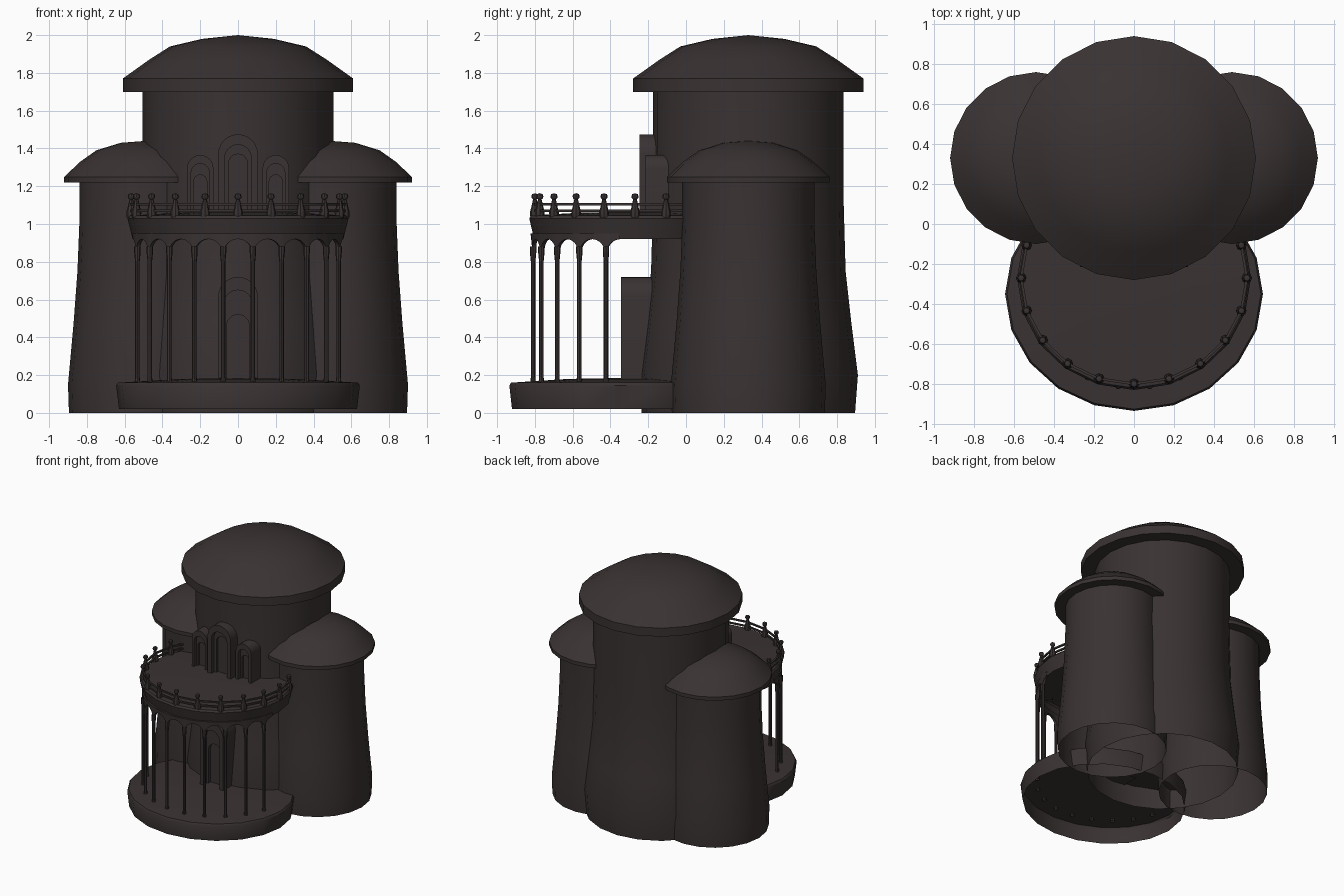
import bpy, bmesh, math

if "Cube" in bpy.data.objects:
    bpy.data.objects.remove(bpy.data.objects["Cube"])

stone = bpy.data.materials.new("dark brown stone")
stone.diffuse_color = (0.042, 0.032, 0.032, 1)
stone.use_nodes = True
stone.node_tree.nodes["Principled BSDF"].inputs["Base Color"].default_value = stone.diffuse_color


def finish(name, bm, angle=40):
    bmesh.ops.remove_doubles(bm, verts=bm.verts, dist=1e-5)
    bmesh.ops.recalc_face_normals(bm, faces=bm.faces)
    me = bpy.data.meshes.new(name)
    bm.to_mesh(me)
    bm.free()
    me.materials.append(stone)
    ob = bpy.data.objects.new(name, me)
    bpy.context.collection.objects.link(ob)
    bpy.ops.object.select_all(action='DESELECT')
    ob.select_set(True)
    bpy.context.view_layer.objects.active = ob
    bpy.ops.object.shade_smooth_by_angle(angle=math.radians(angle))
    return ob


def bridge(bm, loops, closed=True):
    n = len(loops[0])
    for a, b in zip(loops, loops[1:]):
        for i in range(n if closed else n - 1):
            j = (i + 1) % n
            bm.faces.new((a[i], a[j], b[j], b[i]))


def lathe(name, profile, cx, cy, sy=1.0, n=20, ring=False):
    """Spin (radius, z) points; sy squashes the circle along y."""
    bm = bmesh.new()
    loops = []
    for r, z in profile + (profile[:1] if ring else []):
        r = max(r, 1e-6)
        loops.append([bm.verts.new((cx + r * math.cos(2 * math.pi * i / n),
                                    cy + r * sy * math.sin(2 * math.pi * i / n), z)) for i in range(n)])
    bridge(bm, loops)
    bmesh.ops.dissolve_degenerate(bm, dist=1e-5, edges=bm.edges)
    return finish(name, bm)


def arch(name, cx, z0, steps):
    """Nested arch outlines (half width, top z, y), stepped in to a recessed panel."""
    bm = bmesh.new()
    loops = []
    for w, top, y in steps:
        pts = [(-w, z0)] + [(-w * math.cos(math.pi * i / 12), top - w * (1 - math.sin(math.pi * i / 12)))
                            for i in range(13)] + [(w, z0)]
        loops.append([bm.verts.new((cx + x, y, z)) for x, z in pts])
    bridge(bm, loops)
    bm.faces.new(loops[-1])
    return finish(name, bm, 30)


# Towers, open underneath
lathe("main_tower", [(.565, 0), (.58, .2), (.545, .48), (.515, .75), (.505, 1.1), (.505, 1.71)], 0, .33)
lathe("main_roof", [(.50, 1.70), (.61, 1.70), (.61, 1.77), (.47, 1.87), (.36, 1.94), (.19, 1.98), (0, 2.0)], 0, .33)
for side, s in (("left", -1), ("right", 1)):
    lathe(side + "_tower", [(.405, 0), (.41, .15), (.38, .48), (.36, .75), (.35, 1.0), (.35, 1.23)], s * .49, .33)
    lathe(side + "_roof", [(.345, 1.22), (.43, 1.22), (.43, 1.25), (.345, 1.33), (.26, 1.39), (.13, 1.43), (0, 1.44)],
          s * .49, .33)

# Terrace and balcony deck, shallow upturned dishes
lathe("terrace", [(.63, .02), (.645, .145), (.635, .16), (.3, .18), (0, .185)], 0, -.35, .585 / .645)
lathe("balcony_deck", [(.558, .92), (.585, 1.03), (.575, 1.045), (.3, 1.06), (0, 1.065)], 0, -.27, .56 / .585)

# Columns under the balcony
STEP = 2 * math.pi / 22
for i in range(10):
    a = (i - 4.5) * STEP
    x, y = .555 * math.sin(a), -.27 - .545 * math.cos(a)
    lathe("column_%d" % (i + 1), [(.016, .15), (.012, .19), (.012, .8), (.017, .85), (.017, .88)], x, y, n=8)

# Arcade: nine arches plus a half arch at each end
bm = bmesh.new()
loops = []
for k in range(121):
    b = k / 12                       # position in bays, columns at half numbers
    a = (b - 5) * STEP
    t = (b + .5) % 1
    low = .835 + .085 * math.sqrt(max(0, 1 - (2 * t - 1) ** 2))
    loops.append([bm.verts.new((r * math.sin(a), -.27 - (r - .012) * math.cos(a), z))
                  for r, z in ((.562, low), (.565, .95), (.538, .95), (.542, low))])
bridge(bm, loops)
finish("arcade", bm, 30)

# Railing
for i in range(13):
    a = math.radians((i - 6) * 18)
    x, y = .565 * math.sin(a), -.27 - .53 * math.cos(a)
    lathe("railing_post_%d" % (i + 1), [(.024, 1.035), (.026, 1.065), (.02, 1.085), (.011, 1.125), (.009, 1.13),
                                        (.017, 1.137), (.019, 1.147), (.015, 1.158), (0, 1.163)], x, y, n=8)
for i, z in enumerate((1.07, 1.105)):
    lathe("rail_%d" % (i + 1), [(.572, z - .006), (.572, z + .006), (.558, z + .006), (.558, z - .006)],
          0, -.27, .53 / .565, ring=True)

# Door and three balcony windows
arch("front_door", 0, .17, [(.105, .72, -.1), (.105, .72, -.345), (.075, .65, -.345), (.075, .65, -.3),
                            (.06, .52, -.3), (.06, .52, -.27)])
arch("middle_window", 0, 1.04, [(.105, 1.475, -.1), (.105, 1.475, -.245), (.07, 1.42, -.245), (.07, 1.42, -.21),
                                (.05, 1.37, -.21), (.05, 1.37, -.19)])
for side, s in (("left", -1), ("right", 1)):
    arch(side + "_window", s * .2, 1.04, [(.07, 1.365, -.05), (.07, 1.365, -.215), (.048, 1.32, -.215),
                                          (.048, 1.32, -.185), (.035, 1.26, -.185), (.035, 1.26, -.165)])
